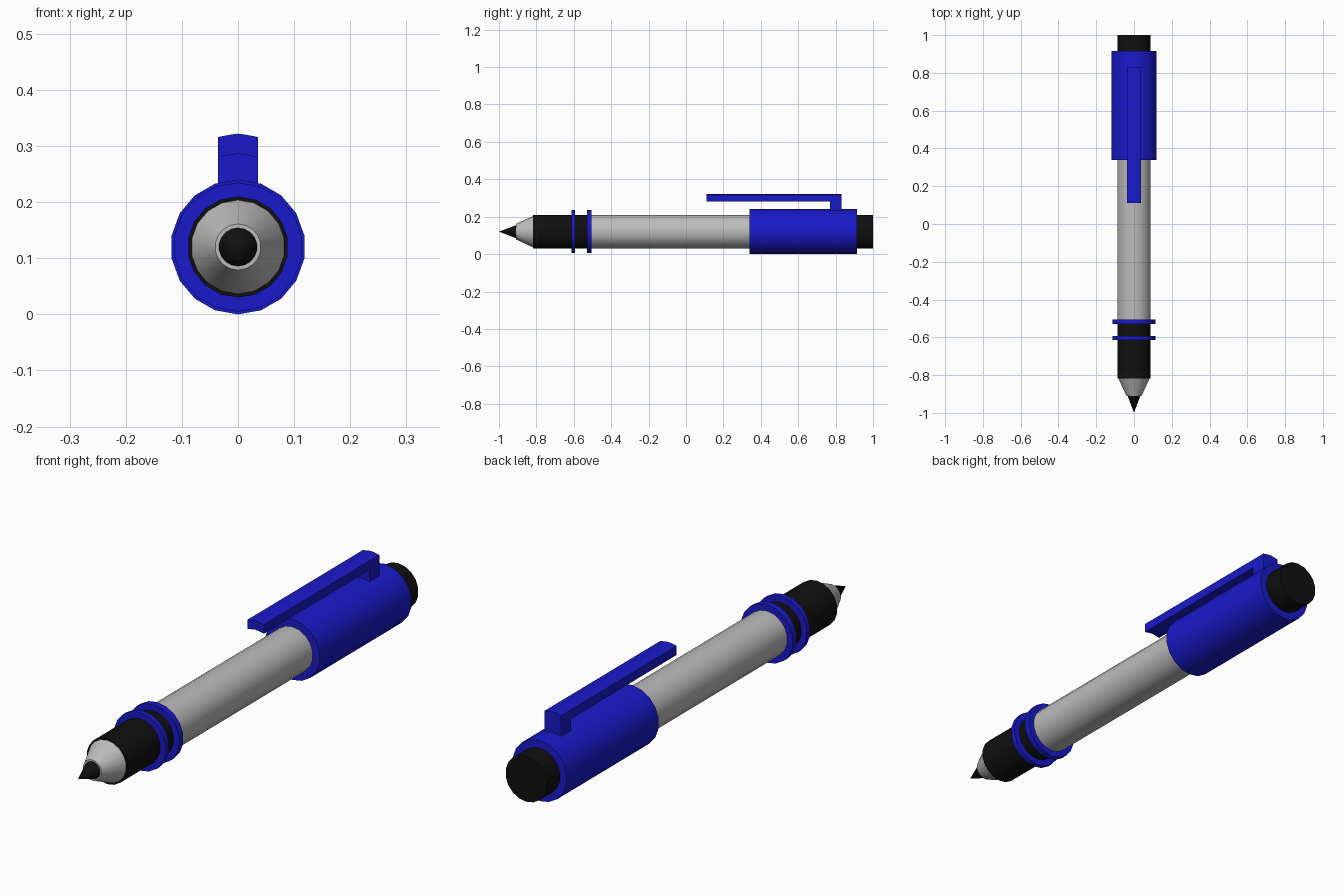
import bpy, bmesh, math

if "Cube" in bpy.data.objects:
    bpy.data.objects.remove(bpy.data.objects["Cube"])

AXIS_Z = 0.12
SIDES = 18


def material(name, rgb):
    m = bpy.data.materials.new(name)
    m.diffuse_color = (*rgb, 1)
    m.use_nodes = True
    m.node_tree.nodes["Principled BSDF"].inputs["Base Color"].default_value = m.diffuse_color
    return m


BLUE = material("blue", (0.01, 0.01, 0.6))
BLACK = material("black", (0.005, 0.005, 0.005))
GREY = material("light_grey", (0.5, 0.5, 0.5))


def finish(bm, name, mat):
    bmesh.ops.recalc_face_normals(bm, faces=bm.faces)
    me = bpy.data.meshes.new(name)
    bm.to_mesh(me)
    bm.free()
    ob = bpy.data.objects.new(name, me)
    bpy.context.collection.objects.link(ob)
    me.materials.append(mat)
    bpy.ops.object.select_all(action='DESELECT')
    ob.select_set(True)
    bpy.context.view_layer.objects.active = ob
    bpy.ops.object.shade_smooth_by_angle(angle=math.radians(30))


def lathe(name, profile, mat):
    """Spin (y, radius) points around the pen axis and cap the ends."""
    bm = bmesh.new()
    rings = []
    for y, r in profile:
        if r == 0:
            rings.append([bm.verts.new((0, y, AXIS_Z))] * SIDES)
            continue
        angles = [2 * math.pi * i / SIDES for i in range(SIDES)]
        rings.append([bm.verts.new((r * math.sin(a), y, AXIS_Z + r * math.cos(a)))
                      for a in angles])
    for a, b in zip(rings, rings[1:]):
        for i in range(SIDES):
            j = (i + 1) % SIDES
            bm.faces.new(list(dict.fromkeys((a[i], a[j], b[j], b[i]))))
    for ring in (rings[0], rings[-1]):
        if ring[0] is not ring[1]:
            bm.faces.new(ring)
    finish(bm, name, mat)


def extrude_y(name, outline, y0, y1, mat):
    """Extrude an (x, z) outline along the pen."""
    bm = bmesh.new()
    face = bm.faces.new([bm.verts.new((x, y0, z)) for x, z in outline])
    ext = bmesh.ops.extrude_face_region(bm, geom=[face])
    for v in ext["geom"]:
        if isinstance(v, bmesh.types.BMVert):
            v.co.y = y1
    finish(bm, name, mat)


# writing end
lathe("point", [(-1.0, 0), (-0.905, 0.036)], BLACK)
lathe("nose_cone", [(-0.91, 0.041), (-0.815, 0.085)], GREY)
lathe("grip", [(-0.818, 0.09), (-0.505, 0.09)], BLACK)
for i, (y0, y1) in enumerate([(-0.613, -0.593), (-0.53, -0.505)]):
    lathe(f"grip_ring_{i + 1}", [(y0, 0.115), (y1, 0.115)], BLUE)

# barrel, sleeve and end button
lathe("barrel", [(-0.505, 0.09), (0.9, 0.09)], GREY)
lathe("sleeve", [(0.34, 0.12), (0.915, 0.12)], BLUE)
lathe("end_button", [(0.9, 0.09), (1.0, 0.09)], BLACK)

# clip with a gently arched cross-section, and its post
W = 0.036
xs = [-W, -W / 3, 0, W / 3, W]
arch = [0.316, 0.3205, 0.322, 0.3205, 0.316]
top = list(zip(xs, arch))
bottom = [(x, z - 0.036) for x, z in reversed(top)]
extrude_y("clip", top + bottom, 0.11, 0.832, BLUE)
extrude_y("clip_post", [(-W, 0.22), (W, 0.22), (W, 0.29), (-W, 0.29)], 0.77, 0.832, BLUE)
